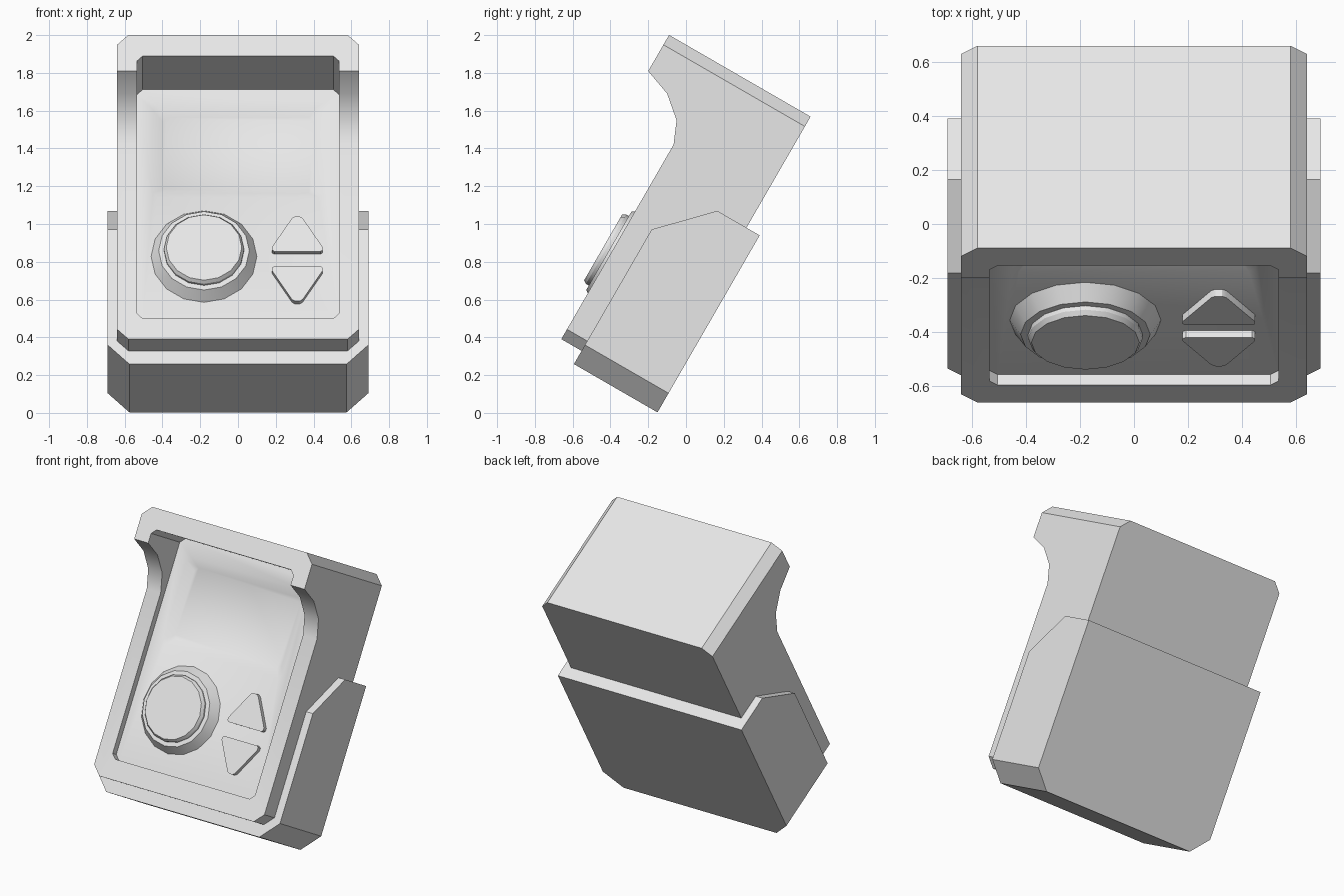
import bpy, bmesh, math
from mathutils import Matrix

old = bpy.data.objects.get("Cube")
if old:
    bpy.data.objects.remove(old, do_unlink=True)

# One plain grey for the whole device
GREY = (0.8, 0.8, 0.8, 1.0)
mat = bpy.data.materials.new("light_grey")
mat.use_nodes = True
mat.diffuse_color = GREY
mat.node_tree.nodes["Principled BSDF"].inputs["Base Color"].default_value = GREY

# Parts are modelled upright (y = depth, z = height), then leaned back
PANEL = -0.722
LEAN = Matrix.Rotation(math.radians(-30), 4, "X")


def loft(name, rings):
    """Closed solid skinned through matching rings of 3D points."""
    bm = bmesh.new()
    loops = [[bm.verts.new(p) for p in ring] for ring in rings]
    n = len(loops[0])
    for a, b in zip(loops, loops[1:]):
        for i in range(n):
            j = (i + 1) % n
            bm.faces.new((a[i], a[j], b[j], b[i]))
    bm.faces.new(loops[0])
    bm.faces.new(loops[-1])
    bmesh.ops.recalc_face_normals(bm, faces=bm.faces)
    mesh = bpy.data.meshes.new(name)
    bm.to_mesh(mesh)
    bm.free()
    mesh.materials.append(mat)
    obj = bpy.data.objects.new(name, mesh)
    bpy.context.collection.objects.link(obj)
    return obj


def at_depth(outline, y):
    return [(x, y, z) for x, z in outline]


def side_prism(name, profile, half):
    return loft(name, [[(x, y, z) for y, z in profile] for x in (-half, half)])


def panel(half, low, high, cx, cz, top=True):
    """Rectangle in x and z with clipped corners."""
    tx, tz = (cx, cz) if top else (0, 0)
    pts = [(half - cx, low), (half, low + cz), (half, high - tz)]
    if top:
        pts.append((half - tx, high))
    return pts + [(-x, z) for x, z in reversed(pts)]


def boolean(obj, cutter, operation):
    mod = obj.modifiers.new("cut", "BOOLEAN")
    mod.operation = operation
    mod.solver = "EXACT"
    mod.object = cutter
    cutter.hide_render = True
    bpy.ops.object.select_all(action="DESELECT")
    bpy.context.view_layer.objects.active = obj
    obj.select_set(True)
    bpy.ops.object.modifier_apply(modifier=mod.name)
    bpy.data.objects.remove(cutter, do_unlink=True)


parts = []

# Head: clipped outline trimmed to the hooded side profile
outline = panel(0.64, 0.008, 1.688, 0.06, 0.06)
head = loft("head_housing", [at_depth(outline, y) for y in (-2, 1)])
hood = [(-0.767, -0.5), (-0.767, 1.197), (-0.818, 1.317), (-0.932, 1.414),
        (-1.078, 1.467), (-1.078, 2), (-0.213, 2), (-0.213, -0.5)]
boolean(head, side_prism("hood_profile", hood, 1), "INTERSECT")

# Recessed control face and bevelled screen well
face = panel(0.535, 0.135, 1.559, 0.03, 0.03)
boolean(head, loft("face_cutter", [at_depth(face, y) for y in (-2, PANEL)]), "DIFFERENCE")
well = []
for grow, y in ((0.05, PANEL - 0.04), (-0.05, PANEL + 0.04)):
    well.append(at_depth(panel(0.45 + grow, 0.9 - grow, 1.46 + grow, 0.025, 0.025), y))
boolean(head, loft("screen_cutter", well), "DIFFERENCE")
parts.append(head)

# Lower case wrapped around the head
case_outline = panel(0.69, -0.073, 1.009, 0.115, 0.117, top=False)
case = loft("lower_case", [at_depth(case_outline, y) for y in (-2, 1)])
case_side = [(-0.643, -1), (-0.643, 0.75), (-0.392, 1.009), (-0.392, 1.009 + 1e-4),
             (-0.132, 1.009 + 1e-4), (-0.132, -1)]
boolean(case, side_prism("case_profile", case_side, 1), "INTERSECT")
parts.append(case)


# Round dial with a raised centre button
def circle(r, y):
    return [(-0.18 + r * math.cos(math.tau * i / 16), y,
             0.539 + r * math.sin(math.tau * i / 16)) for i in range(16)]


parts.append(loft("dial_ring", [circle(0.28, PANEL + 0.01), circle(0.28, PANEL),
                                circle(0.24, -0.783)]))
parts.append(loft("dial_button", [circle(0.212, -0.77), circle(0.212, -0.8),
                                  circle(0.2, -0.818)]))

# Up and down arrow buttons, mirrored about the gap between them
half_arrow = [(0.012, 0.767), (0.028, 0.757), (0.134, 0.58), (0.134, 0.562), (0.122, 0.553)]
arrow = half_arrow + [(-x, z) for x, z in reversed(half_arrow)]
for name, flip in (("up_button", 1), ("down_button", -1)):
    shape = [(0.314 + x, 0.508 + flip * (z - 0.508)) for x, z in arrow]
    parts.append(loft(name, [at_depth(shape, y) for y in (PANEL + 0.01, PANEL - 0.03)]))

# Lean everything back and smooth the gentle curves
bpy.ops.object.select_all(action="DESELECT")
for obj in parts:
    obj.data.transform(LEAN)
    obj.select_set(True)
bpy.context.view_layer.objects.active = head
bpy.ops.object.shade_smooth_by_angle(angle=math.radians(30))
